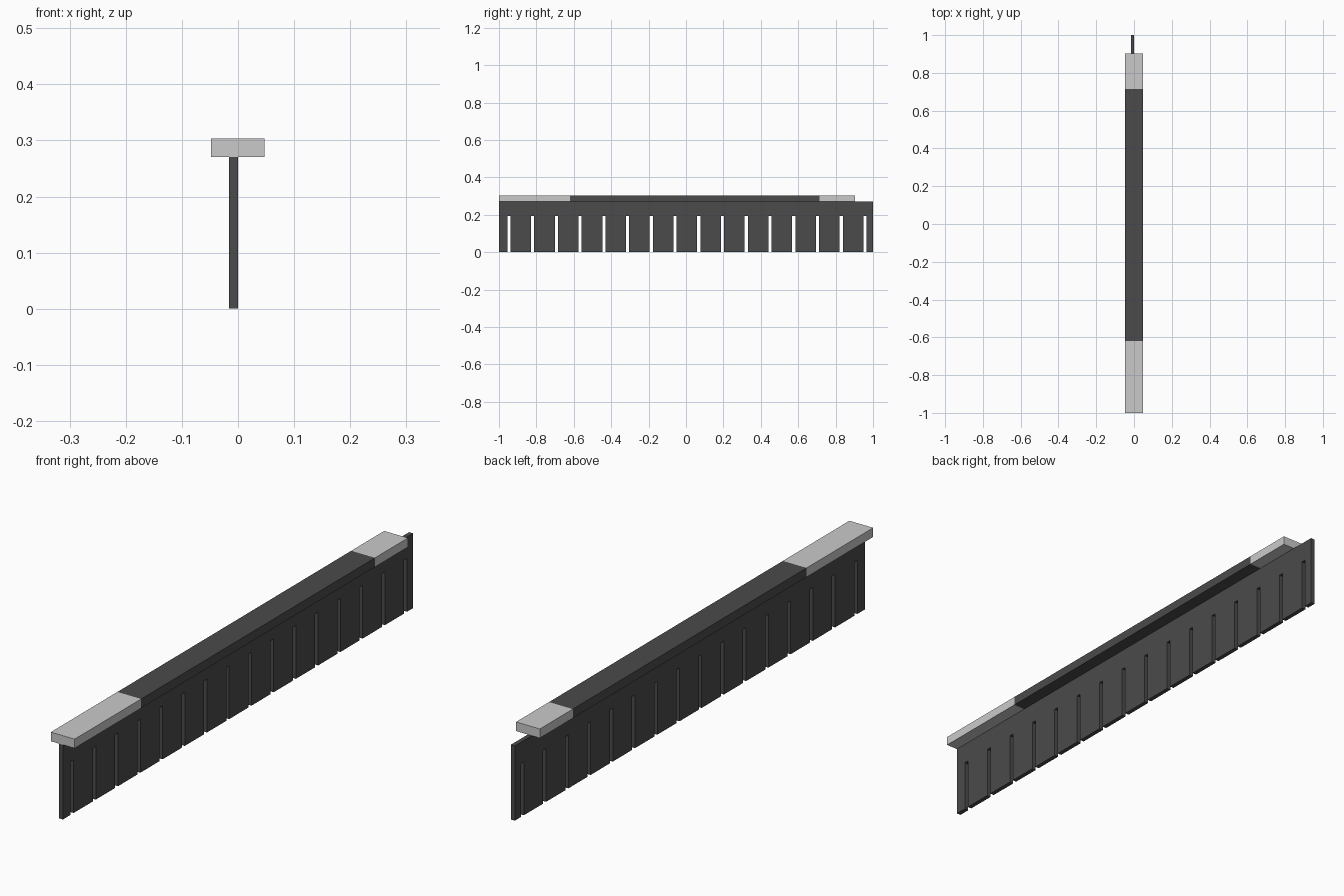
import bpy, bmesh
from mathutils import Vector

if "Cube" in bpy.data.objects:
    bpy.data.objects.remove(bpy.data.objects["Cube"])


def material(name, v):
    m = bpy.data.materials.new(name)
    m.diffuse_color = (v, v, v, 1)
    m.use_nodes = True
    m.node_tree.nodes["Principled BSDF"].inputs["Base Color"].default_value = m.diffuse_color
    return m


def finish(name, bm, mats):
    bmesh.ops.recalc_face_normals(bm, faces=bm.faces[:])
    me = bpy.data.meshes.new(name)
    bm.to_mesh(me)
    bm.free()
    for m in mats:
        me.materials.append(m)
    ob = bpy.data.objects.new(name, me)
    bpy.context.collection.objects.link(ob)
    return ob


dark = material("dark grey", 0.07)
light = material("light grey", 0.59)

# Slotted blade: comb profile in the YZ plane, extruded along X
SLOTS, FIRST, LAST, HALF, SLOT_TOP = 16, -0.947, 0.957, 0.0085, 0.193
X0, X1, BLADE_TOP = -0.016, 0.0, 0.27
profile = [(-1, BLADE_TOP), (-1, 0)]
for i in range(SLOTS):
    y = FIRST + (LAST - FIRST) * i / (SLOTS - 1)
    profile += [(y - HALF, 0), (y - HALF, SLOT_TOP), (y + HALF, SLOT_TOP), (y + HALF, 0)]
profile += [(1, 0), (1, BLADE_TOP)]

bm = bmesh.new()
face = bm.faces.new([bm.verts.new((X0, y, z)) for y, z in profile])
ext = bmesh.ops.extrude_face_region(bm, geom=[face], use_keep_orig=True)
bmesh.ops.translate(bm, vec=(X1 - X0, 0, 0),
                    verts=[g for g in ext["geom"] if isinstance(g, bmesh.types.BMVert)])
finish("slotted_blade", bm, [dark])

# Top rail: one bar cut in three, light ends and a dark middle
Y0, Y1, CUT0, CUT1 = -1.0, 0.903, -0.62, 0.715
bm = bmesh.new()
bmesh.ops.create_cube(bm, size=1)
bmesh.ops.scale(bm, vec=(0.095, Y1 - Y0, 0.033), verts=bm.verts[:])
bmesh.ops.translate(bm, vec=(-0.0005, (Y0 + Y1) / 2, 0.2865), verts=bm.verts[:])
for y in (CUT0, CUT1):
    bmesh.ops.bisect_plane(bm, geom=bm.verts[:] + bm.edges[:] + bm.faces[:],
                           plane_co=Vector((0, y, 0)), plane_no=Vector((0, 1, 0)))
for f in bm.faces:
    f.material_index = 1 if CUT0 < f.calc_center_median().y < CUT1 else 0
finish("top_rail", bm, [light, dark])
